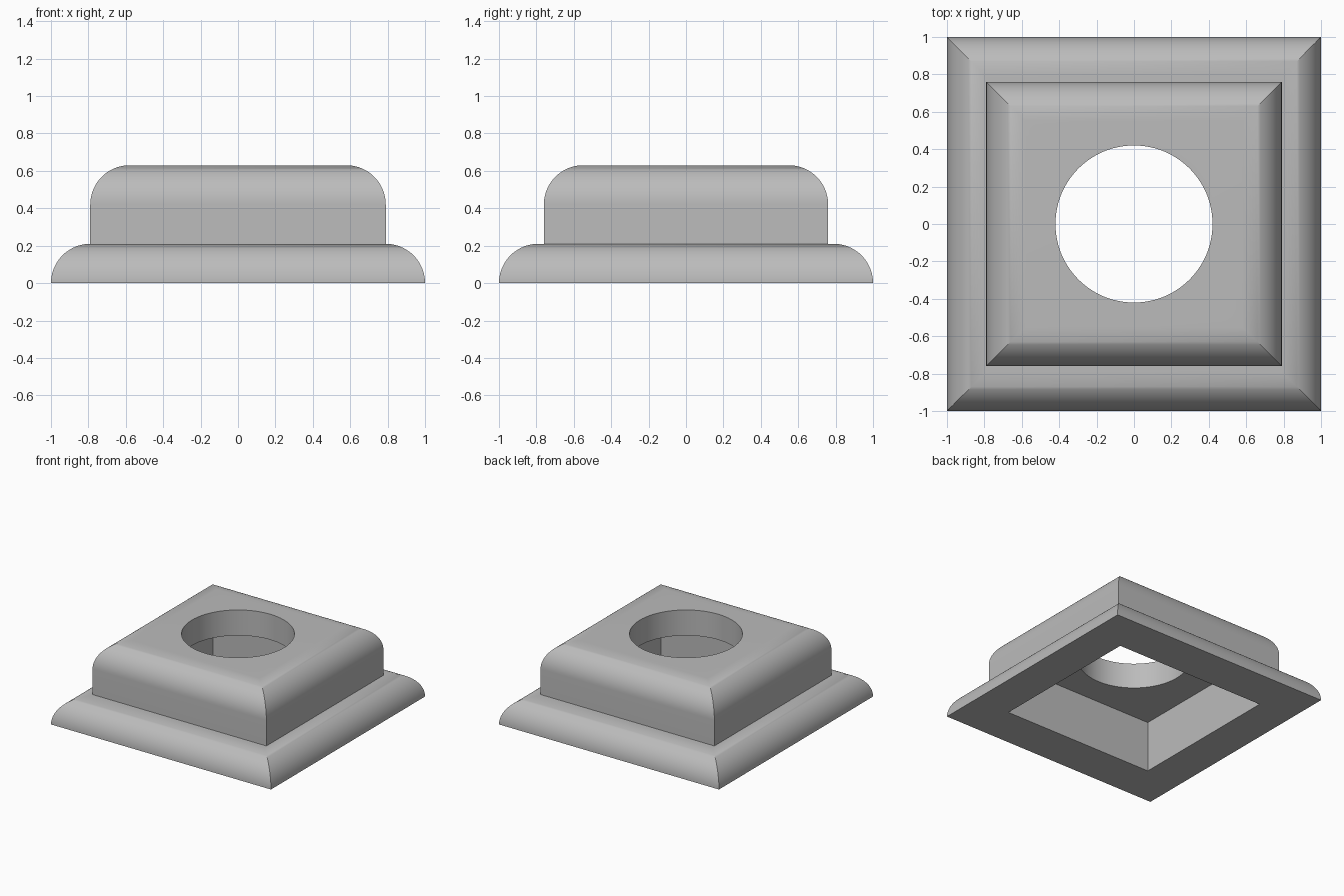
import bpy, bmesh, math

if "Cube" in bpy.data.objects:
    bpy.data.objects.remove(bpy.data.objects["Cube"])

H = 0.21            # base height, fillet radius and roof thickness
BX, BY = 0.79, 0.76  # half sizes of the raised body
CX, CY = 0.685, 0.655  # half sizes of the cavity underneath
HOLE = 0.42
SIDES = 96           # hole segments, divisible by four
STEPS = 20           # fillet segments

bm = bmesh.new()


def rect(hx, hy, z):
    return [bm.verts.new((sx * hx, sy * hy, z))
            for sx, sy in ((1, 1), (-1, 1), (-1, -1), (1, -1))]


def circle(z):
    # starts on the diagonal so each quarter faces one side of the rectangle
    return [bm.verts.new((HOLE * math.cos(a), HOLE * math.sin(a), z))
            for a in (math.pi / 4 + 2 * math.pi * i / SIDES for i in range(SIDES))]


def bridge(a, b):
    n = len(a)
    for i in range(n):
        j = (i + 1) % n
        bm.faces.new((a[i], a[j], b[j], b[i]))


def plate(r, c):
    # flat rectangle with a round opening, one face per side
    q = SIDES // 4
    for k in range(4):
        arc = [c[(k * q + i) % SIDES] for i in range(q + 1)]
        bm.faces.new([r[k], r[(k + 1) % 4]] + arc[::-1])


def fillet(hx, hy, z):
    # quarter-round from vertical side to flat top
    out = []
    for i in range(STEPS + 1):
        a = math.pi / 2 * i / STEPS
        d = H * (1 - math.cos(a))
        out.append(rect(hx - d, hy - d, z + H * math.sin(a)))
    return out


# Outer skin: cavity wall, underside, rounded base, step, rounded body
ceiling = rect(CX, CY, 2 * H)
rings = [ceiling, rect(CX, CY, 0)]
rings += fillet(1, 1, 0)
rings += [rect(BX, BY, H)]
rings += fillet(BX, BY, 2 * H)
# the base fillet ends on the body side in x, so the step closes there
for a, b in zip(rings, rings[1:]):
    bridge(a, b)

# Roof with its round through hole
top_hole, low_hole = circle(3 * H), circle(2 * H)
plate(rings[-1], top_hole)
bridge(top_hole, low_hole)
plate(ceiling, low_hole)

bmesh.ops.remove_doubles(bm, verts=bm.verts[:], dist=1e-5)
bmesh.ops.dissolve_degenerate(bm, edges=bm.edges[:], dist=1e-5)
bmesh.ops.recalc_face_normals(bm, faces=bm.faces[:])

mesh = bpy.data.meshes.new("flanged_socket")
bm.to_mesh(mesh)
bm.free()
socket = bpy.data.objects.new("flanged_socket", mesh)
bpy.context.collection.objects.link(socket)

grey = bpy.data.materials.new("grey")
grey.diffuse_color = (0.5, 0.5, 0.5, 1)
grey.use_nodes = True
grey.node_tree.nodes["Principled BSDF"].inputs["Base Color"].default_value = grey.diffuse_color
mesh.materials.append(grey)

bpy.context.view_layer.objects.active = socket
socket.select_set(True)
bpy.ops.object.shade_smooth_by_angle(angle=math.radians(30))
